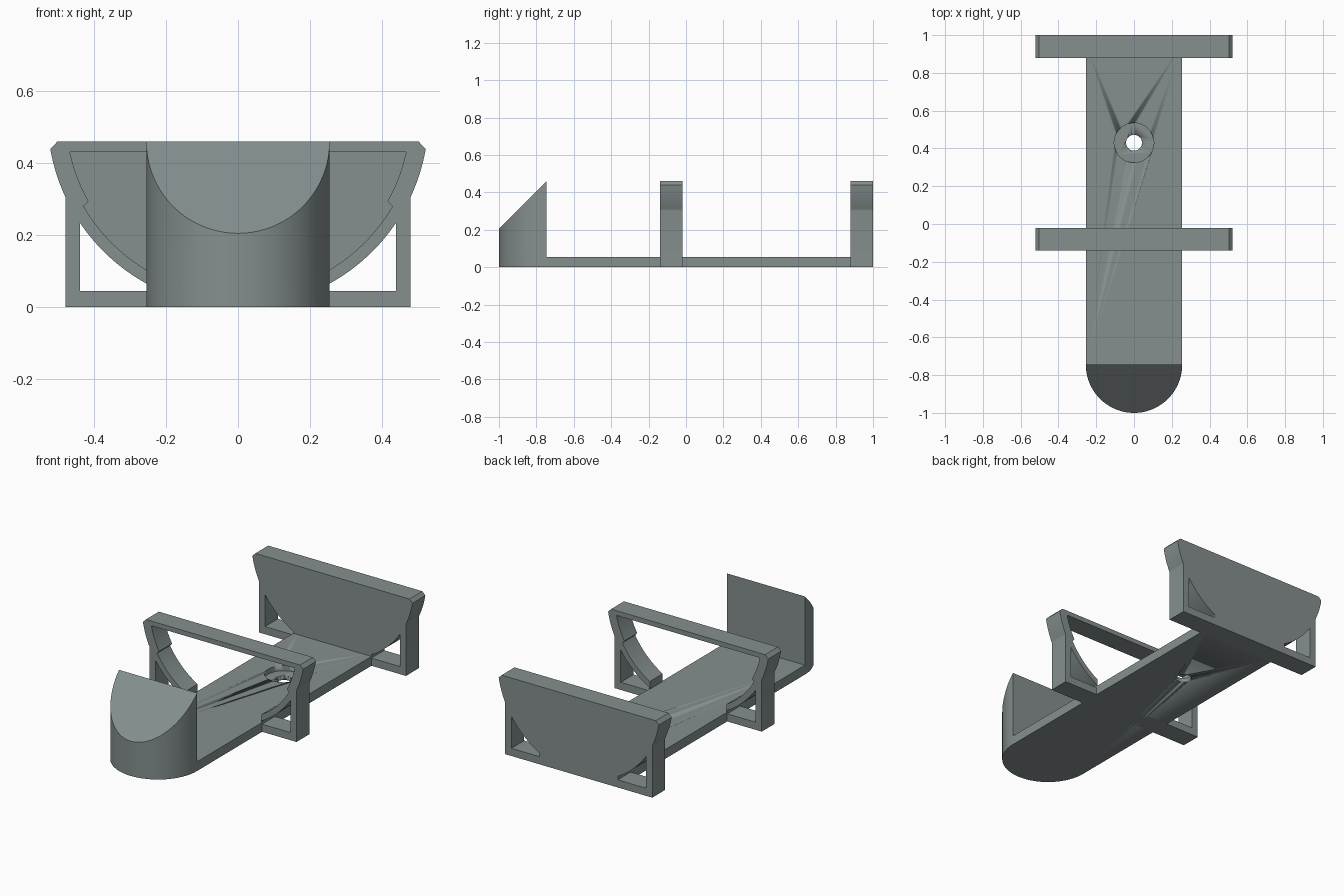
import bpy, bmesh, math

if "Cube" in bpy.data.objects:
    bpy.data.objects.remove(bpy.data.objects["Cube"])

grey = bpy.data.materials.new("slate grey")
grey.diffuse_color = (0.235, 0.275, 0.275, 1)
grey.use_nodes = True
grey.node_tree.nodes["Principled BSDF"].inputs["Base Color"].default_value = grey.diffuse_color

PLATE_HALF, PLATE_TOP, POST_Y = 0.255, 0.055, -0.745
CRADLE_Z = 0.53          # centre height of the cradle arcs
R_OUTER = 0.53


def finish(name, bm):
    """Turn a bmesh into a clean, shaded object."""
    bmesh.ops.remove_doubles(bm, verts=bm.verts, dist=0.0002)
    bmesh.ops.recalc_face_normals(bm, faces=bm.faces)
    me = bpy.data.meshes.new(name)
    bm.to_mesh(me)
    bm.free()
    me.materials.append(grey)
    ob = bpy.data.objects.new(name, me)
    bpy.context.collection.objects.link(ob)
    bpy.ops.object.select_all(action='DESELECT')
    ob.select_set(True)
    bpy.context.view_layer.objects.active = ob
    bpy.ops.object.shade_smooth_by_angle(angle=math.radians(30))
    return ob


def arc(radius, z0, z1, n=20):
    """Right-hand cradle arc between two heights, as (x, z) points."""
    a0, a1 = (math.asin((z - CRADLE_Z) / radius) for z in (z0, z1))
    return [(radius * math.cos(a0 + (a1 - a0) * i / n),
             CRADLE_Z + radius * math.sin(a0 + (a1 - a0) * i / n)) for i in range(n + 1)]


def arc_z(radius, x):
    return CRADLE_Z - math.sqrt(radius ** 2 - x ** 2)


def mirrored(half):
    """Close a right-hand profile with its left-hand mirror."""
    return half + [(-x, z) for x, z in reversed(half)]


def extrude_profile(name, loops, y0, y1):
    """Extrude an x-z outline (first loop) with holes (other loops) along y."""
    cu = bpy.data.curves.new(name + "_profile", 'CURVE')
    cu.dimensions, cu.fill_mode, cu.extrude = '2D', 'BOTH', (y1 - y0) / 2
    for loop in loops:
        sp = cu.splines.new('POLY')
        sp.points.add(len(loop) - 1)
        for p, (x, z) in zip(sp.points, loop):
            p.co = (x, z, 0, 1)
        sp.use_cyclic_u = True
    tmp = bpy.data.objects.new(name + "_profile", cu)
    bpy.context.collection.objects.link(tmp)
    me = bpy.data.meshes.new_from_object(tmp)
    bpy.data.objects.remove(tmp)
    bm = bmesh.new()
    bm.from_mesh(me)
    for v in bm.verts:
        x, z, d = v.co
        v.co = (x, (y0 + y1) / 2 - d, z)
    return finish(name, bm)


# Shared outline of both cross frames, with a triangular window on each side
outline = mirrored([(0.48, 0), (0.48, 0.30)]
                   + arc(R_OUTER, arc_z(R_OUTER, 0.481), 0.44) + [(0.503, 0.46)])
window = ([(PLATE_HALF, 0.045), (0.44, 0.045)]
          + arc(R_OUTER, arc_z(R_OUTER, 0.44), arc_z(R_OUTER, PLATE_HALF)))
windows = [window, [(-x, z) for x, z in window]]

# Open cradle of the middle frame, with a small step in its arc
opening = mirrored([(0.25, 0.05)] + arc(0.497, arc_z(0.497, 0.25), 0.28)
                   + arc(0.478, 0.295, 0.432))

extrude_profile("middle_frame", [outline, opening] + windows, -0.14, -0.02)
extrude_profile("rear_wall", [outline] + windows, 0.88, 1.0)

# Base plate
bm = bmesh.new()
bmesh.ops.create_cube(bm, size=1)
for v in bm.verts:
    v.co = (v.co.x * 2 * PLATE_HALF, POST_Y + (v.co.y + 0.5) * (0.95 - POST_Y),
            (v.co.z + 0.5) * PLATE_TOP)
plate = finish("base_plate", bm)

# Screw hole and its counterbore
for name, radius, z0 in (("screw_hole", 0.042, -0.05), ("counterbore", 0.105, 0.025)):
    bm = bmesh.new()
    bmesh.ops.create_cone(bm, cap_ends=True, segments=48, radius1=radius,
                          radius2=radius, depth=0.2)
    bmesh.ops.translate(bm, verts=bm.verts, vec=(0, 0.43, z0 + 0.1))
    cutter = finish(name + "_cutter", bm)
    cutter.hide_render = True
    mod = plate.modifiers.new(name, 'BOOLEAN')
    mod.operation, mod.solver, mod.object = 'DIFFERENCE', 'EXACT', cutter
    bpy.context.view_layer.objects.active = plate
    bpy.ops.object.modifier_apply(modifier=name)
    bpy.data.objects.remove(cutter)

# Half-round front post with a 45 degree sloping top
bm = bmesh.new()
N = 40
low, high = [], []
for i in range(N + 1):
    a = math.pi + math.pi * i / N
    x, dy = PLATE_HALF * math.cos(a), PLATE_HALF * math.sin(a)
    low.append(bm.verts.new((x, POST_Y + dy, 0)))
    high.append(bm.verts.new((x, POST_Y + dy, 0.46 + dy)))
bm.faces.new(low)
bm.faces.new(high)
for i in range(N + 1):
    j = (i + 1) % (N + 1)
    bm.faces.new((low[i], low[j], high[j], high[i]))
finish("front_post", bm)
